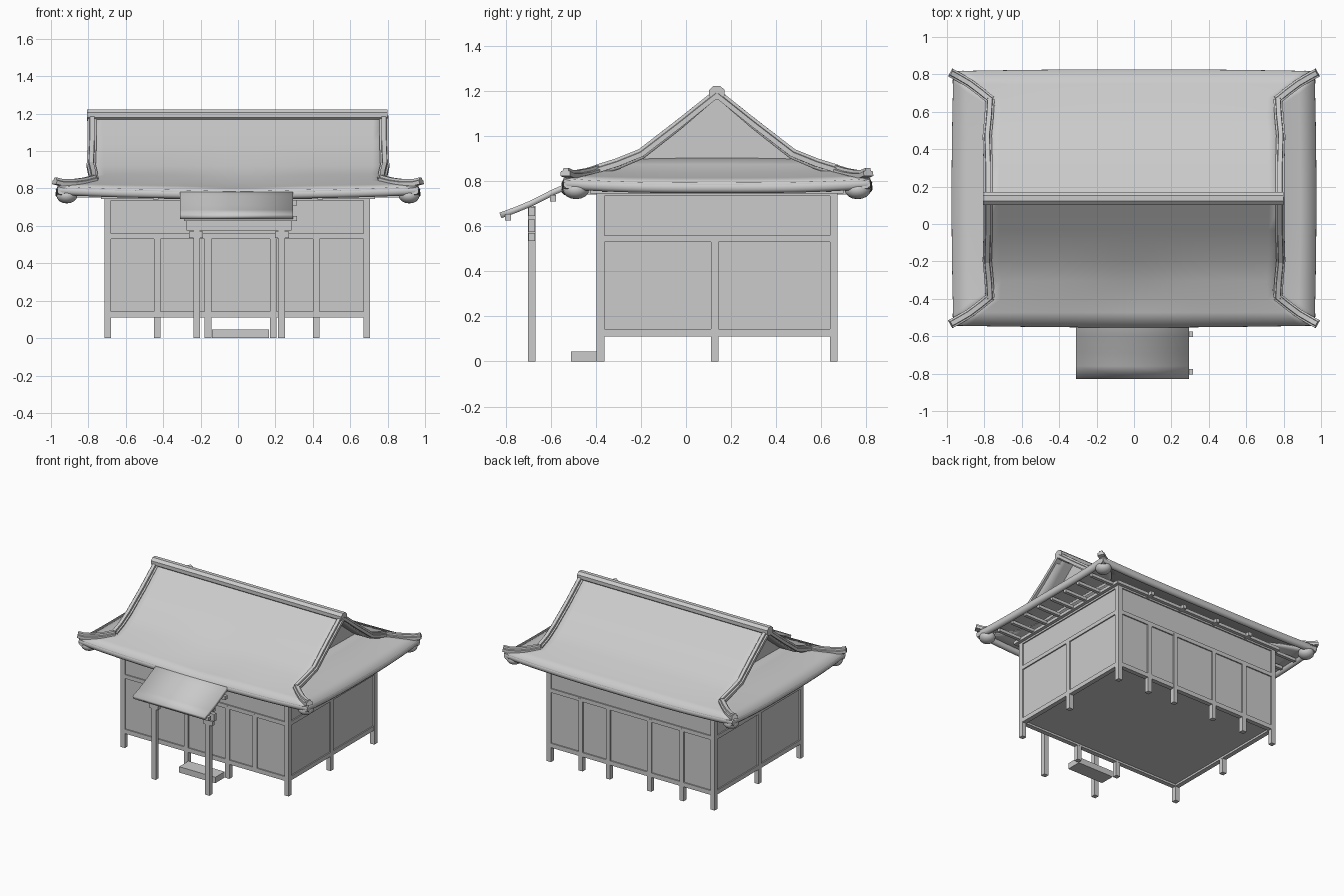
import bpy, bmesh, math
from mathutils import Vector

if "Cube" in bpy.data.objects:
    bpy.data.objects.remove(bpy.data.objects["Cube"])

CY = 0.137  # middle of the hall in y

grey = bpy.data.materials.new("plain_grey")
grey.use_nodes = True
grey.diffuse_color = (0.6, 0.6, 0.6, 1)
grey.node_tree.nodes["Principled BSDF"].inputs["Base Color"].default_value = (0.6, 0.6, 0.6, 1)


def finish(name, bm, smooth=None):
    mesh = bpy.data.meshes.new(name)
    bm.to_mesh(mesh)
    bm.free()
    ob = bpy.data.objects.new(name, mesh)
    bpy.context.collection.objects.link(ob)
    mesh.materials.append(grey)
    if smooth:
        bpy.ops.object.select_all(action='DESELECT')
        ob.select_set(True)
        bpy.context.view_layer.objects.active = ob
        bpy.ops.object.shade_smooth_by_angle(angle=math.radians(smooth))
    return ob


def box(name, x0, x1, y0, y1, z0, z1):
    bm = bmesh.new()
    bmesh.ops.create_cube(bm, size=1)
    for v in bm.verts:
        v.co = ((x0 + x1) / 2 + v.co.x * (x1 - x0),
                (y0 + y1) / 2 + v.co.y * (y1 - y0),
                (z0 + z1) / 2 + v.co.z * (z1 - z0))
    return finish(name, bm)


def sheet(name, rows, thick):
    """Roof sheet lofted through rows of points, thickened downward."""
    bm = bmesh.new()
    grid = [[bm.verts.new(p) for p in row] for row in rows]
    for a, b in zip(grid, grid[1:]):
        for i in range(len(a) - 1):
            f = bm.faces.new((a[i], a[i + 1], b[i + 1], b[i]))
            f.normal_update()
            if f.normal.z < 0:
                f.normal_flip()
    ob = finish(name, bm, 40)
    mod = ob.modifiers.new("thickness", 'SOLIDIFY')
    mod.thickness = thick
    mod.offset = -1
    return ob


def sweep(name, path, section, smooth=None):
    """Carry a (side, up) section along a path, keeping it upright."""
    pts = [Vector(p) for p in path]
    bm = bmesh.new()
    rings = []
    for i, p in enumerate(pts):
        t = pts[min(i + 1, len(pts) - 1)] - pts[max(i - 1, 0)]
        side = t.cross(Vector((0, 0, 1))).normalized()
        up = side.cross(t).normalized()
        rings.append([bm.verts.new(p + side * s + up * u) for s, u in section])
    n = len(section)
    for a, b in zip(rings, rings[1:]):
        for i in range(n):
            bm.faces.new((a[i], a[(i + 1) % n], b[(i + 1) % n], b[i]))
    bm.faces.new(rings[0])
    bm.faces.new(rings[-1])
    bmesh.ops.recalc_face_normals(bm, faces=bm.faces)
    return finish(name, bm, smooth)


def octagon(w, h):
    return [(w * math.cos((i + 0.5) * math.pi / 4), h * math.sin((i + 0.5) * math.pi / 4))
            for i in range(8)]


# Hall: wall core, posts and rails
X0, X1, Y0, Y1 = -0.713, 0.705, -0.397, 0.673
W, IN = 0.035, 0.01
box("walls", X0 + IN, X1 - IN, Y0 + IN, Y1 - IN, 0.125, 0.76)
for x in (X0, X1 - W):
    for y in (Y0, Y1 - W):
        box("corner_post", x, x + W, y, y + W, 0, 0.75)
    box("side_post", x, x + W, 0.11, 0.145, 0, 0.55)
for x, foot in ((-0.45, 0.12), (-0.178, 0), (0.17, 0), (0.402, 0.12)):
    box("front_post", x, x + W, Y0, Y0 + W, foot, 0.55)
    box("back_post", x, x + W, Y1 - W, Y1, 0, 0.55)
e = 0.001
for z0, z1 in ((0.11, 0.143), (0.53, 0.56), (0.735, 0.76)):
    for y in (Y0 + e, Y1 - W - e):
        box("long_rail", X0 + e, X1 - e, y, y + W, z0, z1)
    for x in (X0 + e, X1 - W - e):
        box("side_rail", x, x + W, Y0 + e, Y1 - e, z0, z1)

# Entrance step
box("step", -0.14, 0.165, -0.51, Y0, 0, 0.045)

# Beams and rafters under the eaves
for s in (-1, 1):
    y = CY + s * 0.55
    box("long_eave_beam", -0.73, 0.73, y - 0.012, y + 0.012, 0.745, 0.768)
    box("side_eave_beam", s * 0.72 - 0.012, s * 0.72 + 0.012, -0.42, 0.69, 0.745, 0.768)
    for i in range(8):
        y = -0.36 + i * 0.142
        box("side_rafter", *sorted((s * 0.69, s * 0.92)), y - 0.012, y + 0.012, 0.752, 0.775)
    for x in (-0.44, -0.15, 0.15, 0.44):
        box("long_rafter", x - 0.014, x + 0.014,
            *sorted((CY + s * 0.52, CY + s * 0.59)), 0.742, 0.77)

# Roof profile: distance from ridge, height, half width, corner lift, porch dip
PROFILE = [(0, 1.19, 0.79, 0, 0), (0.17, 1.05, 0.785, 0, 0), (0.335, 0.92, 0.785, 0, 0),
           (0.44, 0.875, 0.775, 0, 0.012), (0.54, 0.84, 0.78, 0.004, 0.015),
           (0.61, 0.815, 0.88, 0.01, 0.012), (0.68, 0.793, 0.965, 0.02, 0.008)]
STEPS = [i / 12 - 1 for i in range(25)]


def slope_row(s, d, z, hw, lift, dip):
    row = []
    for u in STEPS:
        x = u * hw
        sag = dip * math.exp(-(x / 0.25) ** 2) if s < 0 else 0
        bow = 0.01 * (1 - u * u) if d > 0.65 else 0
        row.append((x, CY + s * (d + bow), z + lift * abs(u) ** 3 - sag))
    return row


front = [slope_row(-1, *p) for p in reversed(PROFILE)]
back = [slope_row(1, *p) for p in PROFILE[1:]]
sheet("main_roof", front + back, 0.022)

# Side skirts, eave rims, gable walls, descending and corner ridges
SKIRT = [(0.62, 0.92, 0.335, 0), (0.70, 0.875, 0.44, 0), (0.78, 0.84, 0.54, 0.004),
         (0.88, 0.815, 0.61, 0.01), (0.965, 0.793, 0.68, 0.02)]
CAP = [(-0.024, -0.015), (-0.024, 0.006), (-0.014, 0.009), (-0.012, 0.022),
       (0.012, 0.022), (0.014, 0.009), (0.024, 0.006), (0.024, -0.015)]
RIM = octagon(0.022, 0.026)


def rim(name, edge, inward):
    shift = Vector(inward) * 0.02 - Vector((0, 0, 0.022))
    sweep(name, [Vector(p) + shift for p in edge], RIM, 60)


rim("front_eave_rim", front[0], (0, 1, 0))
rim("back_eave_rim", back[-1], (0, -1, 0))
for s in (-1, 1):
    rows = [[(s * (x + 0.01 * (1 - u * u)), CY + u * hw, z + lift * abs(u) ** 3)
             for u in STEPS] for x, z, hw, lift in SKIRT]
    sheet("side_skirt", rows, 0.03)
    rim("side_eave_rim", rows[-1], (-s, 0, 0))
    bm = bmesh.new()
    tri = [(s * 0.66, CY + y, z) for y, z in ((-0.36, 0.895), (0.36, 0.895), (0, 1.18))]
    bm.faces.new([bm.verts.new(p) for p in (tri if s > 0 else tri[::-1])])
    finish("gable_wall", bm)
    for t in (-1, 1):
        path = [(0.78, 0, 1.185), (0.78, 0.17, 1.05), (0.785, 0.335, 0.923),
                (0.775, 0.44, 0.88), (0.77, 0.53, 0.852)]
        sweep("descending_ridge", [(s * x, CY + t * d, z) for x, d, z in path], CAP)
        path = [(0.765, 0.525, 0.85), (0.82, 0.57, 0.836), (0.88, 0.615, 0.828),
                (0.94, 0.65, 0.828), (0.98, 0.672, 0.838)]
        sweep("corner_ridge", [(s * x, CY + t * d, z) for x, d, z in path], CAP)
        # Rounded hip rafter end below each corner
        bm = bmesh.new()
        bmesh.ops.create_uvsphere(bm, u_segments=16, v_segments=8, radius=1)
        for v in bm.verts:
            v.co = (s * 0.915 + v.co.x * 0.056, CY + t * 0.625 + v.co.y * 0.058,
                    0.762 + v.co.z * 0.042)
        finish("hip_rafter_end", bm, 60)

# Top ridge
sweep("top_ridge", [(-0.807, CY, 1.192), (0.8, CY, 1.192)], octagon(0.037, 0.034))

# Porch roof, continuing the front slope, with purlins and posts
curve = [(-0.50, 0.795), (-0.55, 0.782), (-0.6, 0.76), (-0.69, 0.714), (-0.76, 0.685), (-0.828, 0.66)]
sheet("porch_roof", [[(x, y, z) for x in (-0.31, 0.0, 0.295)] for y, z in curve], 0.026)
for y, z in ((-0.59, 0.724), (-0.79, 0.64)):
    box("porch_purlin", -0.29, 0.315, y - 0.014, y + 0.014, z - 0.014, z + 0.014)
PY0, PY1 = -0.702, -0.667
for x, s in ((-0.221, -1), (0.232, 1)):
    box("porch_post", x - 0.018, x + 0.018, PY0, PY1, 0, 0.69)
    box("lower_nosing", *sorted((x - s * 0.035, x + s * 0.04)), PY0 + 0.003, PY1 - 0.003, 0.535, 0.57)
    box("upper_nosing", *sorted((x - s * 0.05, x + s * 0.055)), PY0 + 0.003, PY1 - 0.003, 0.575, 0.63)
box("porch_beam", -0.24, 0.25, PY0 + 0.006, PY1 - 0.006, 0.575, 0.63)
box("porch_top_plate", -0.27, 0.28, PY0 + 0.004, PY1 - 0.004, 0.645, 0.685)
for x in (-0.095, 0.108):
    box("beam_plate", x - 0.065, x + 0.065, PY0, PY0 + 0.006, 0.585, 0.618)
